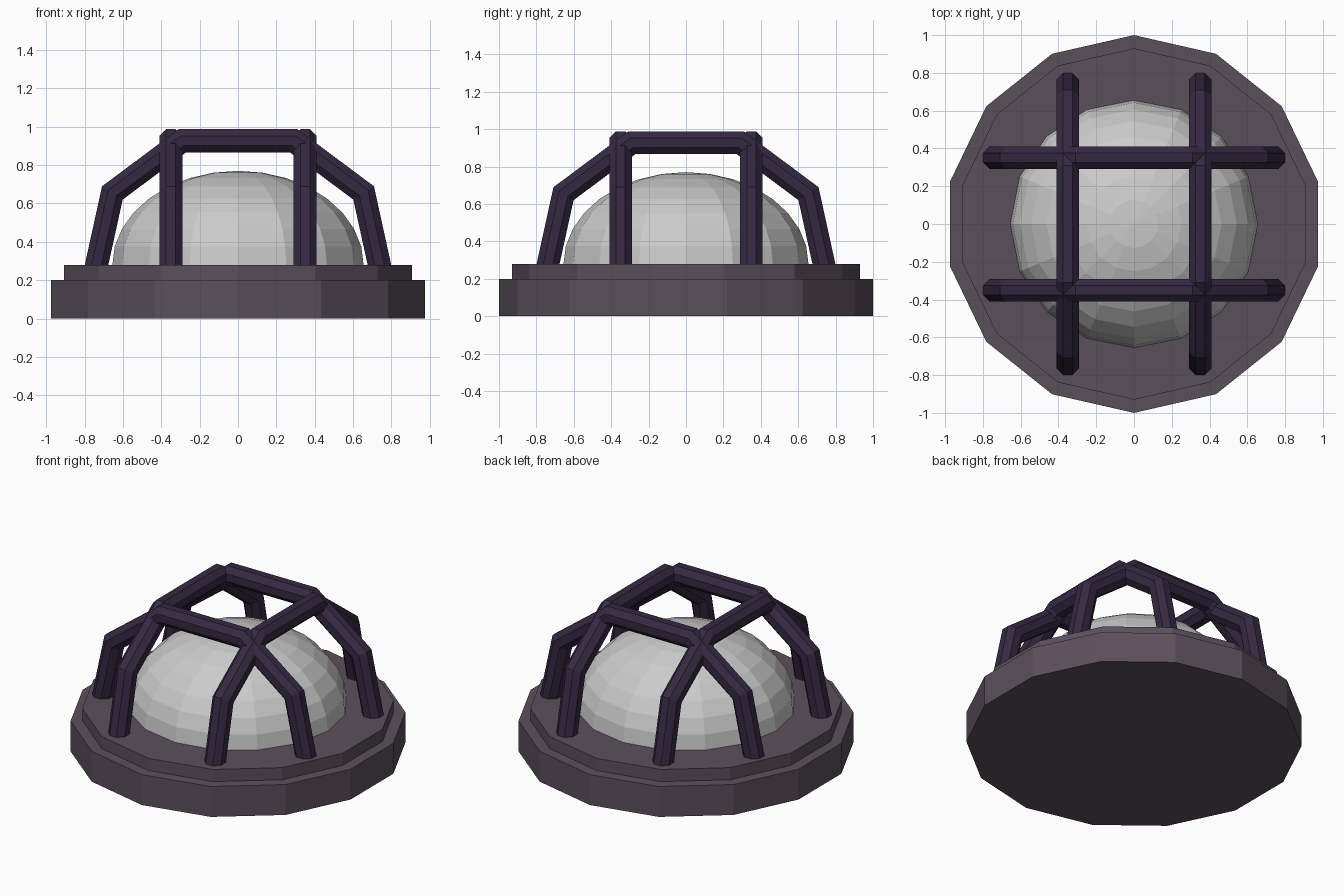
import bpy, bmesh
from math import sin, cos, pi
from mathutils import Vector

if "Cube" in bpy.data.objects:
    bpy.data.objects.remove(bpy.data.objects["Cube"])


def material(name, rgb):
    m = bpy.data.materials.new(name)
    m.diffuse_color = (*rgb, 1)
    m.use_nodes = True
    m.node_tree.nodes["Principled BSDF"].inputs["Base Color"].default_value = m.diffuse_color
    return m


def finish(name, bm, mat=None):
    bmesh.ops.recalc_face_normals(bm, faces=bm.faces)
    me = bpy.data.meshes.new(name)
    bm.to_mesh(me)
    bm.free()
    ob = bpy.data.objects.new(name, me)
    bpy.context.collection.objects.link(ob)
    if mat:
        me.materials.append(mat)
    return ob


def skin(bm, rings):
    """Bridge consecutive vertex rings and cap both ends."""
    n = len(rings[0])
    for a, b in zip(rings, rings[1:]):
        for i in range(n):
            j = (i + 1) % n
            bm.faces.new((a[i], a[j], b[j], b[i]))
    bm.faces.new(rings[0])
    bm.faces.new(rings[-1])


def lathe(name, profile, sides, mat=None):
    bm = bmesh.new()
    rings = []
    for r, z in profile:
        angles = [pi / 2 + 2 * pi * i / sides for i in range(sides)]
        rings.append([bm.verts.new((r * cos(a), r * sin(a), z)) for a in angles])
    skin(bm, rings)
    bmesh.ops.remove_doubles(bm, verts=bm.verts, dist=1e-4)
    return finish(name, bm, mat)


def arch(name, path, offset, along_y, mat, apothem=0.06, sides=8):
    """Mitred octagonal bar following a path in a vertical plane."""
    bm = bmesh.new()
    pts = [Vector(p) for p in path]
    r = apothem / cos(pi / sides)
    rings = []
    for i, p in enumerate(pts):
        d0 = (p - pts[max(i - 1, 0)]).normalized()
        d1 = (pts[min(i + 1, len(pts) - 1)] - p).normalized()
        t = (d0 + d1).normalized()
        seg = d1 if d1.length else d0
        normal = Vector((-t.y, t.x)) / max(t.dot(seg), 0.1)
        ring = []
        for k in range(sides):
            a = 2 * pi * (k + 0.5) / sides
            q = p + normal * r * cos(a)
            side = offset + r * sin(a)
            co = (side, q.x, q.y) if along_y else (q.x, side, q.y)
            ring.append(bm.verts.new(co))
        rings.append(ring)
    skin(bm, rings)
    return finish(name, bm, mat)


base_mat = material("base_plum", (0.105, 0.078, 0.105))
bar_mat = material("bar_purple", (0.036, 0.022, 0.055))

# Stepped 14-sided base
lathe("base", [(1, 0), (1, 0.2), (0.93, 0.2), (0.93, 0.28)], 14, base_mat)

# Flattened lamp dome
dome = [(0.655 * cos(i * pi / 16), 0.28 + 0.49 * sin(i * pi / 16)) for i in range(8)]
lathe("lamp_dome", [(0.655, 0.25)] + dome + [(0.002, 0.77)], 16)

# Protective cage of four crossing arches
half = [(-0.746, 0.24), (-0.655, 0.655), (-0.29, 0.927)]
path = half + [(-x, z) for x, z in reversed(half)]
for along_y in (False, True):
    for s in (-1, 1):
        arch(f"cage_bar_{'y' if along_y else 'x'}_{'a' if s < 0 else 'b'}",
             path, s * 0.35, along_y, bar_mat)
